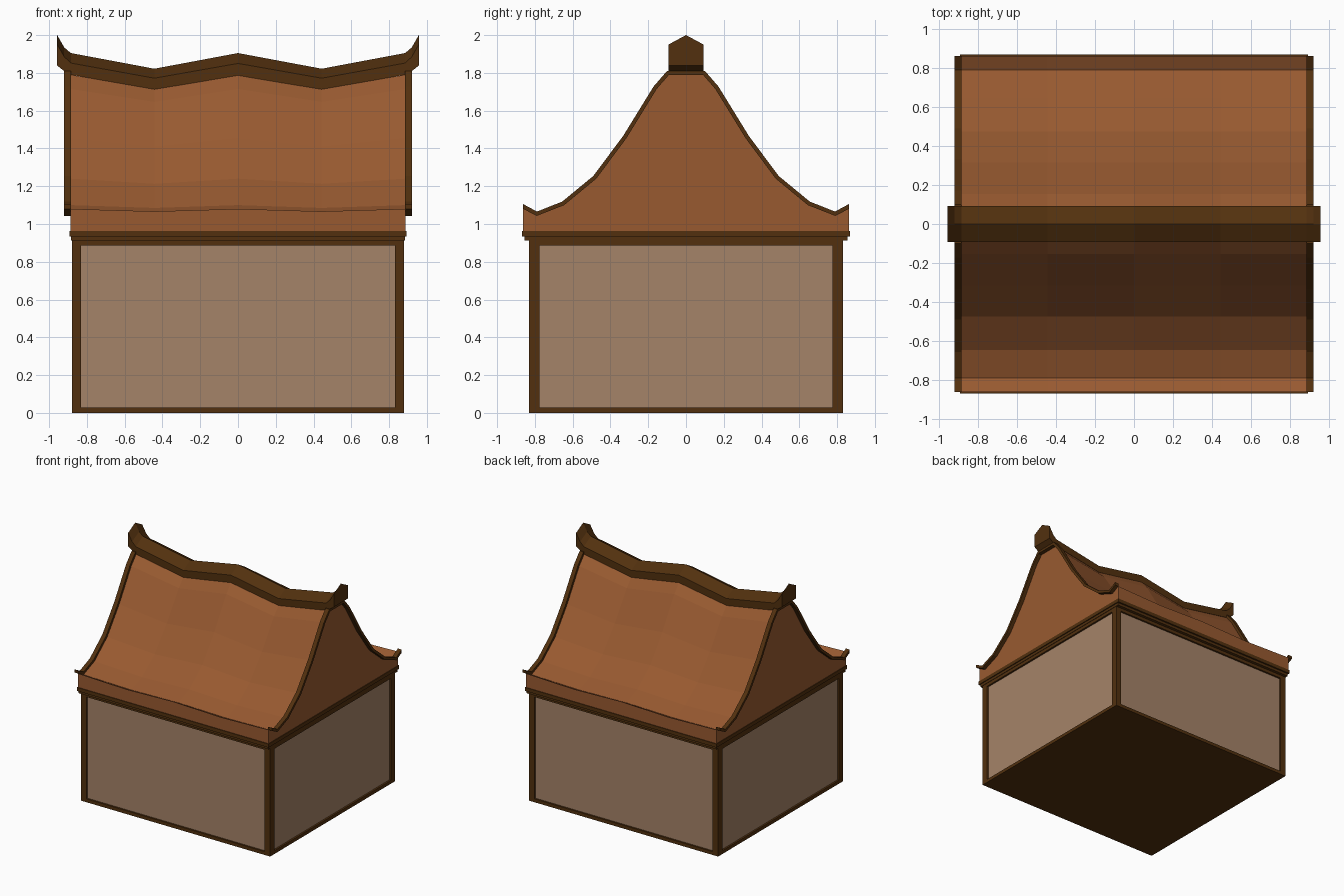
import bpy
import bmesh
from mathutils import Vector

if "Cube" in bpy.data.objects:
    bpy.data.objects.remove(bpy.data.objects["Cube"], do_unlink=True)


def material(name, rgb):
    mat = bpy.data.materials.new(name)
    mat.use_nodes = True
    color = (*rgb, 1)
    mat.diffuse_color = color
    bsdf = next(n for n in mat.node_tree.nodes if n.type == "BSDF_PRINCIPLED")
    bsdf.inputs["Base Color"].default_value = color
    return mat


ROOF = material("terracotta roof", (0.314, 0.102, 0.030))
WALL = material("tan plaster", (0.376, 0.227, 0.138))
WOOD = material("dark wood", (0.085, 0.030, 0.0045))


def finish(name, bm, mat):
    bmesh.ops.recalc_face_normals(bm, faces=bm.faces)
    mesh = bpy.data.meshes.new(name)
    bm.to_mesh(mesh)
    bm.free()
    mesh.materials.append(mat)
    obj = bpy.data.objects.new(name, mesh)
    bpy.context.scene.collection.objects.link(obj)
    return obj


def box(name, lo, hi, mat):
    lo, hi = Vector(lo), Vector(hi)
    bm = bmesh.new()
    bmesh.ops.create_cube(bm, size=1)
    for v in bm.verts:
        v.co = (lo + hi) / 2 + v.co * (hi - lo)
    return finish(name, bm, mat)


def slab(name, x, y, z0, z1, mat):
    return box(name, (-x, -y, z0), (x, y, z1), mat)


def loft(name, sections, mat):
    """Skin a row of closed cross-sections and cap both ends."""
    bm = bmesh.new()
    rings = [[bm.verts.new(p) for p in s] for s in sections]
    n = len(rings[0])
    for a, b in zip(rings, rings[1:]):
        for i in range(n):
            j = (i + 1) % n
            bm.faces.new((a[i], a[j], b[j], b[i]))
    bm.faces.new(rings[0])
    bm.faces.new(rings[-1])
    return finish(name, bm, mat)


# Walls: plaster core framed by a base, corner posts and top beams
slab("plaster_walls", 0.865, 0.815, 0.01, 0.91, WALL)
slab("base_sill", 0.88, 0.83, 0, 0.028, WOOD)
slab("top_beam", 0.88, 0.83, 0.885, 0.92, WOOD)
for sx, side in ((1, "left"), (-1, "right")):
    for sy, end in ((1, "back"), (-1, "front")):
        box(f"corner_post_{end}_{side}", (min(sx * 0.83, sx * 0.88), min(sy * 0.775, sy * 0.83), 0),
            (max(sx * 0.83, sx * 0.88), max(sy * 0.775, sy * 0.83), 0.91), WOOD)

# Stepped cornice under the roof
slab("lower_cornice", 0.884, 0.855, 0.912, 0.936, WOOD)
slab("upper_cornice", 0.892, 0.868, 0.934, 0.964, WOOD)

# Sweeping roof body, sagging twice along its length
half = [(0.862, 1.08), (0.79, 1.043), (0.645, 1.10), (0.475, 1.24),
        (0.315, 1.455), (0.155, 1.715), (0.09, 1.79)]
curve = [(-y, z) for y, z in half] + half[::-1]


def roof_section(x, sag):
    top = [(x, y, z - sag * (0.01 + 0.065 * (z - 1.043) / 0.747)) for y, z in curve]
    return top + [(x, 0.862, 0.955), (x, -0.862, 0.955)]


stations = [(-0.887, 0), (-0.443, 1), (0, 0), (0.443, 1), (0.887, 0)]
loft("roof_body", [roof_section(x, s) for x, s in stations], ROOF)


# Thin bargeboards that follow the gable curve at both ends
def thicken(points, t):
    """Offset a polyline upward along its mitred normals."""
    pts = [Vector(p) for p in points]
    out = []
    for i, p in enumerate(pts):
        if i in (0, len(pts) - 1):
            out.append(p + Vector((0, t * 1.2)))
            continue
        d1 = (p - pts[i - 1]).normalized()
        d2 = (pts[i + 1] - p).normalized()
        n = Vector((-d1.y - d2.y, d1.x + d2.x)).normalized()
        out.append(p + n * t / n.dot(Vector((-d1.y, d1.x))))
    return [tuple(p) for p in out]


outline = curve + thicken(curve, 0.021)[::-1]
for sx, side in ((1, "left"), (-1, "right")):
    loft(f"bargeboard_{side}",
         [[(sx * x, y, z) for y, z in outline] for x in (0.884, 0.92)], WOOD)

# Ridge beam with peaked top and upturned tips: x, bottom, shoulder, peak
ridge_half = [(0, 1.785, 1.85, 1.905), (0.443, 1.713, 1.772, 1.822),
              (0.885, 1.79, 1.852, 1.905), (0.92, 1.81, 1.885, 1.935),
              (0.957, 1.838, 1.95, 2.0)]
ridge = [(-x, b, s, p) for x, b, s, p in ridge_half[:0:-1]] + ridge_half
loft("ridge_beam",
     [[(x, -0.093, b), (x, 0.093, b), (x, 0.093, s), (x, 0, p), (x, -0.093, s)]
      for x, b, s, p in ridge], WOOD)
